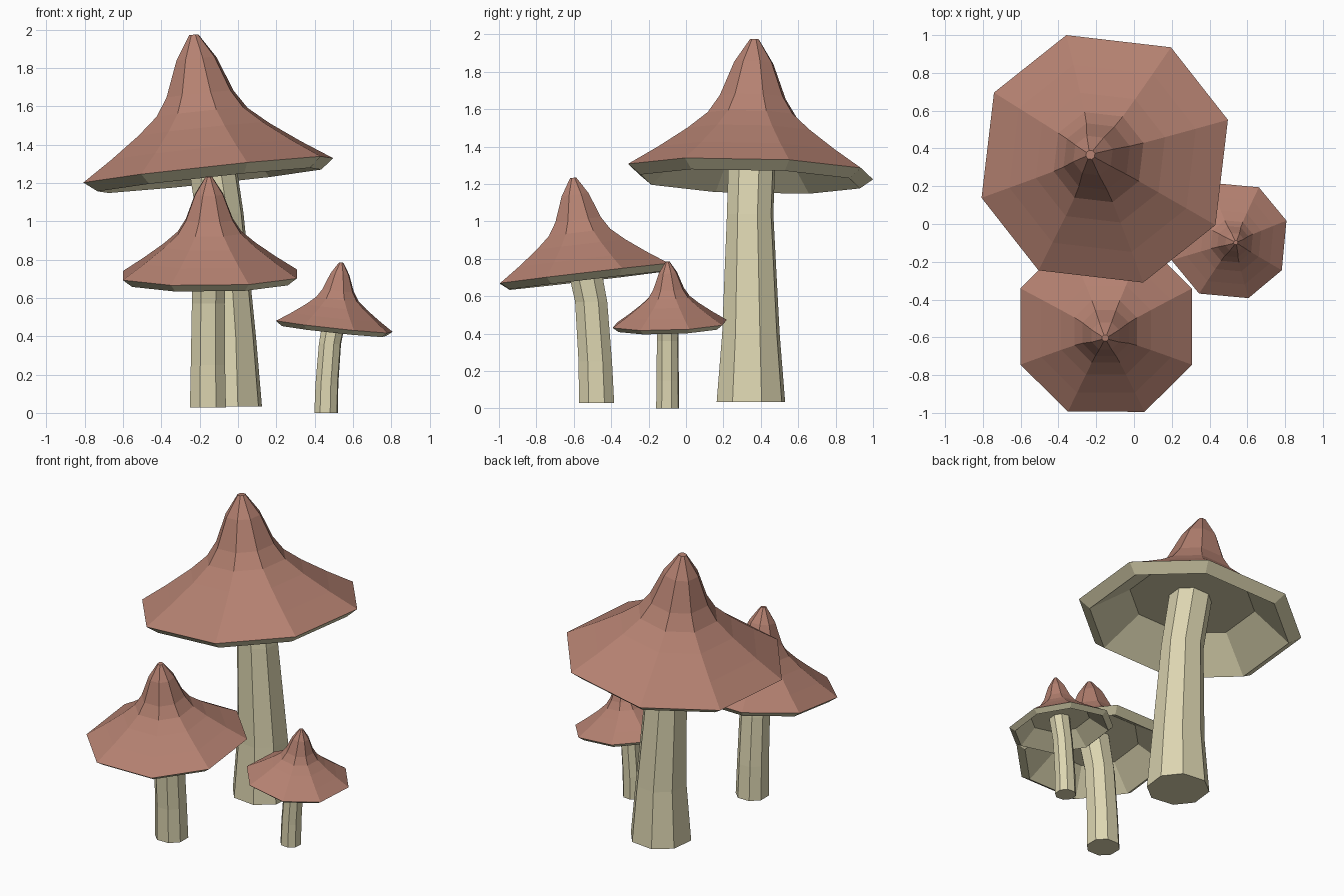
import bpy, bmesh
from math import cos, sin, radians, pi
from mathutils import Vector

if "Cube" in bpy.data.objects:
    bpy.data.objects.remove(bpy.data.objects["Cube"])


def material(name, color):
    m = bpy.data.materials.new(name)
    m.diffuse_color = color
    m.use_nodes = True
    m.node_tree.nodes["Principled BSDF"].inputs["Base Color"].default_value = m.diffuse_color
    return m


CAP = material("cap_red", (0.46, 0.22, 0.165, 1))
PALE = material("pale_stem", (0.72, 0.67, 0.44, 1))

SIDES = 8
SKEW = radians(1.6)  # corners alternate slightly off the regular octagon
# cap outline as (radius, height) from tip to rim, then under the lip into the hollow
CAP_PROFILE = [(.025, .712), (.11, .585), (.185, .40), (.25, .305), (.36, .215),
               (.52, .105), (.687, 0), (.615, -.053), (.385, .13)]
RIM = 6  # bands from here on are pale underside


def loft(name, rings, mats, pale_from=None):
    """Skin a list of point rings and close both ends with flat faces."""
    bm = bmesh.new()
    loops = [[bm.verts.new(p) for p in ring] for ring in rings]
    for i, (a, b) in enumerate(zip(loops, loops[1:])):
        for k in range(SIDES):
            j = (k + 1) % SIDES
            f = bm.faces.new((a[k], a[j], b[j], b[k]))
            if pale_from is not None and i >= pale_from:
                f.material_index = 1
    bm.faces.new(loops[0])
    end = bm.faces.new(loops[-1][::-1])
    if pale_from is not None:
        end.material_index = 1
    bmesh.ops.recalc_face_normals(bm, faces=bm.faces)
    mesh = bpy.data.meshes.new(name)
    bm.to_mesh(mesh)
    bm.free()
    for m in mats:
        mesh.materials.append(m)
    ob = bpy.data.objects.new(name, mesh)
    bpy.context.collection.objects.link(ob)


def octagon(radius, turn):
    angles = [turn + 2 * pi * k / SIDES + SKEW * (-1) ** k for k in range(SIDES)]
    return [Vector((radius * cos(a), radius * sin(a), 0)) for a in angles]


def mushroom(size, scale, turn, rim_centre, slope, stem):
    turn = radians(turn)
    centre = Vector(rim_centre)
    up = Vector((0, 0, 1))
    tilt = up.rotation_difference(Vector((-slope[0], -slope[1], 1)))
    # tilted hollow cap
    rings = [[centre + tilt @ ((p + up * h) * scale) for p in octagon(r, turn)]
             for r, h in CAP_PROFILE]
    loft(size + "_cap", rings, [CAP, PALE], RIM)
    # bent stem, given as (x, y, z, radius) stations
    rings = [[Vector((x, y, z)) + p for p in octagon(r, turn)] for x, y, z, r in stem]
    loft(size + "_stem", rings, [PALE])


mushroom("large", 1.0, 15.8, (-.155, .345, 1.266), (.107, -.03),
         [(-.058, .347, .033, .192), (-.06, .347, .4, .161),
          (-.095, .343, 1.04, .13), (-.153, .355, 1.42, .132)])
mushroom("medium", .724, 22.5, (-.147, -.543, .721), (.01, .118),
         [(-.157, -.478, .028, .103), (-.157, -.485, .25, .098),
          (-.155, -.507, .57, .094), (-.15, -.56, .83, .1)])
mushroom("small", .47, 17.2, (.503, -.087, .452), (-.107, .035),
         [(.46, -.098, 0, .065), (.464, -.098, .15, .063),
          (.48, -.098, .36, .061), (.511, -.096, .525, .065)])
